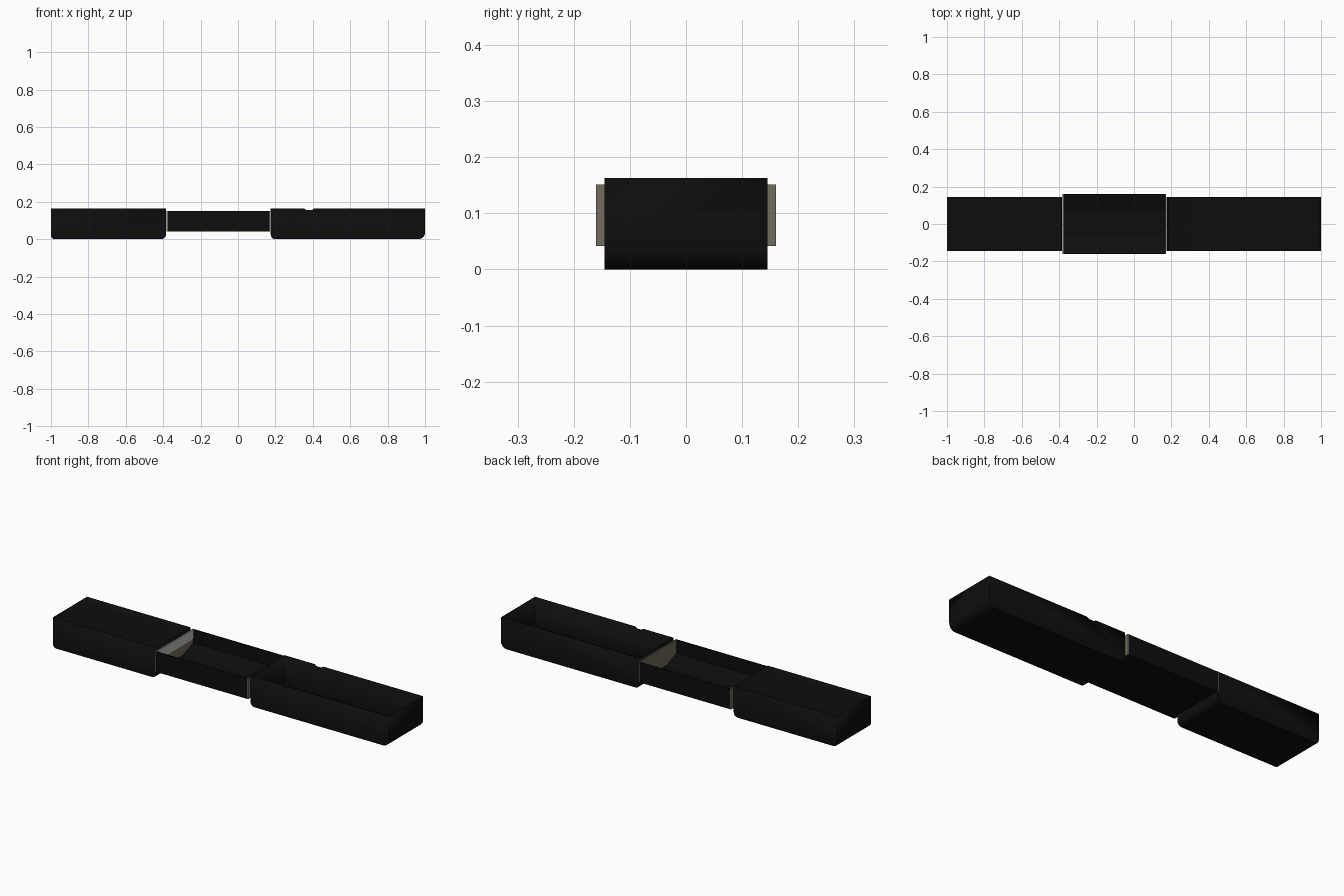
import bpy, bmesh, math

cube = bpy.data.objects.get("Cube")
if cube:
    bpy.data.objects.remove(cube)


def material(name, rgb):
    mat = bpy.data.materials.new(name)
    mat.use_nodes = True
    mat.diffuse_color = (*rgb, 1)
    mat.node_tree.nodes["Principled BSDF"].inputs["Base Color"].default_value = (*rgb, 1)
    return mat


black = material("black", (0.004, 0.004, 0.004))
beige = material("beige", (0.17, 0.15, 0.11))
pale = material("pale grey", (0.55, 0.53, 0.55))


def finish(name, bm, mat):
    bmesh.ops.recalc_face_normals(bm, faces=bm.faces[:])
    mesh = bpy.data.meshes.new(name)
    bm.to_mesh(mesh)
    bm.free()
    obj = bpy.data.objects.new(name, mesh)
    bpy.context.collection.objects.link(obj)
    mesh.materials.append(mat)
    return obj


def box(name, x, y, z, mat):
    bm = bmesh.new()
    bmesh.ops.create_cube(bm, size=1)
    for v in bm.verts:
        for i, (low, high) in enumerate((x, y, z)):
            v.co[i] = low if v.co[i] < 0 else high
    return finish(name, bm, mat)


def arc(cx, cz, r, start, steps=5):
    """Quarter circle in the side profile."""
    angles = [start + math.pi / 2 * i / steps for i in range(steps + 1)]
    return [(cx + r * math.cos(a), cz + r * math.sin(a)) for a in angles]


HALF, TOP = 0.145, 0.163


def tray(name, x0, x1, r0, r1, notch=None):
    """Open tray with rounded lower ends and an optional dip in both rims."""
    path = [(x0, TOP)] + arc(x0 + r0, r0, r0, math.pi)
    path += arc(x1 - r1, r1, r1, 1.5 * math.pi) + [(x1, TOP)]
    rim = arc(notch, TOP, 0.014, math.pi)[::-1] if notch else []
    if notch:
        rim = [(notch + dx, TOP - dz) for dx, dz in
               ((0.025, 0), (0.014, 0.008), (-0.014, 0.008), (-0.025, 0))]
    bm = bmesh.new()
    sides = [[bm.verts.new((x, y, z)) for x, z in path] for y in (-HALF, HALF)]
    for i in range(len(path) - 1):
        bm.faces.new((sides[0][i], sides[0][i + 1], sides[1][i + 1], sides[1][i]))
    for side, y in zip(sides, (-HALF, HALF)):
        bm.faces.new(side + [bm.verts.new((x, y, z)) for x, z in rim])
    obj = finish(name, bm, black)
    wall = obj.modifiers.new("wall", "SOLIDIFY")
    wall.thickness = 0.005
    wall.offset = -1
    return obj


# End trays, the left one deep and the right one with a shallow top recess
tray("long_tray", 0.175, 1.0, 0.025, 0.035, notch=0.38)
tray("short_tray", -1.0, -0.385, 0.02, 0.025)
box("short_tray_panel", (-0.996, -0.389), (-0.141, 0.141), (0.136, 0.141), black)

# Wider middle trough with sloping inner corners
half = [(0.16, 0.042), (0.16, 0.151), (0.155, 0.151), (0.155, 0.078), (0.07, 0.046)]
profile = half + [(-y, z) for y, z in reversed(half)]
bm = bmesh.new()
face = bm.faces.new([bm.verts.new((-0.375, y, z)) for y, z in profile])
extruded = bmesh.ops.extrude_face_region(bm, geom=[face])["geom"]
bmesh.ops.translate(bm, vec=(0.541, 0, 0),
                    verts=[v for v in extruded if isinstance(v, bmesh.types.BMVert)])
finish("middle_trough", bm, black)

# Light panels closing both ends of the trough
for name, x in (("right_end_panel", -0.381), ("left_end_panel", 0.166)):
    box(name, (x, x + 0.006), (-0.16, 0.16), (0.042, 0.151), beige)
box("right_end_facing", (-0.375, -0.373), (-0.154, 0.154), (0.1, 0.151), pale)

for obj in bpy.context.collection.objects:
    if obj.type == "MESH" and "tray" in obj.name:
        bpy.ops.object.select_all(action="DESELECT")
        obj.select_set(True)
        bpy.context.view_layer.objects.active = obj
        bpy.ops.object.shade_smooth_by_angle(angle=math.radians(30))
